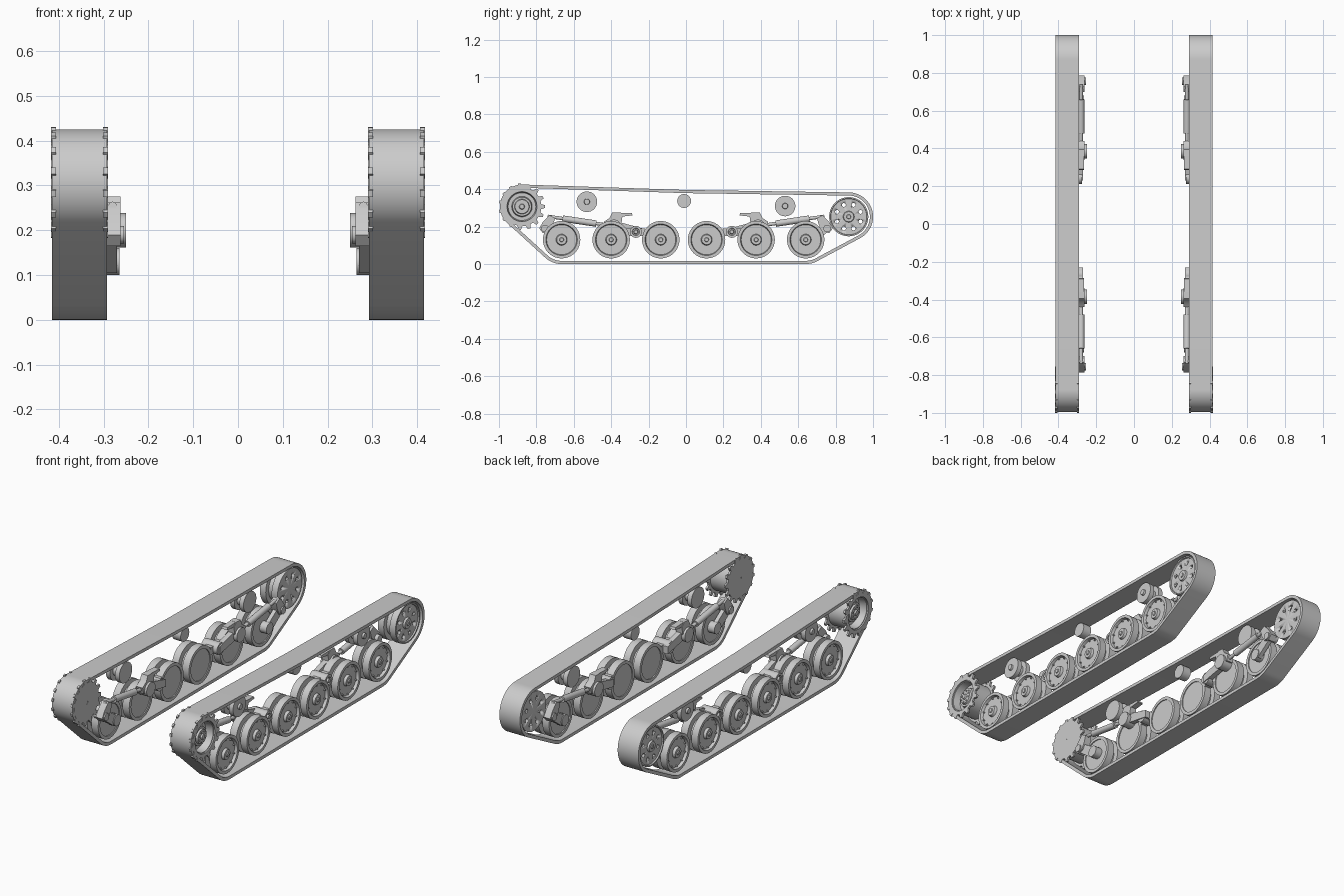
import bpy, bmesh, math
from mathutils import Vector, Matrix
from mathutils.geometry import convex_hull_2d

cube = bpy.data.objects.get("Cube")
if cube:
    bpy.data.objects.remove(cube)

steel = bpy.data.materials.new("grey steel")
steel.use_nodes = True
steel.diffuse_color = (0.6, 0.6, 0.6, 1)
steel.node_tree.nodes["Principled BSDF"].inputs["Base Color"].default_value = (0.6, 0.6, 0.6, 1)


def finish(name, bm):
    """Turn a left-side mesh into an object mirrored to the right."""
    bmesh.ops.recalc_face_normals(bm, faces=bm.faces)
    mesh = bpy.data.meshes.new(name)
    bm.to_mesh(mesh)
    bm.free()
    mesh.materials.append(steel)
    ob = bpy.data.objects.new(name, mesh)
    bpy.context.collection.objects.link(ob)
    bpy.ops.object.select_all(action='DESELECT')
    ob.select_set(True)
    bpy.context.view_layer.objects.active = ob
    bpy.ops.object.shade_smooth_by_angle(angle=math.radians(35))
    ob.modifiers.new("Other side", 'MIRROR').use_mirror_merge = False
    return ob


def lathe(bm, profile, y, z, n=40):
    """Spin (x, radius) points about an axle along x."""
    rings = []
    for x, r in profile:
        if r == 0:
            rings.append([bm.verts.new((x, y, z))] * n)
        else:
            rings.append([bm.verts.new((x, y + r * math.cos(t), z + r * math.sin(t)))
                          for t in (math.tau * i / n for i in range(n))])
    for a, b in zip(rings, rings[1:]):
        for i in range(n):
            j = (i + 1) % n
            bm.faces.new(list(dict.fromkeys((a[i], a[j], b[j], b[i]))))


def ring_plate(bm, outer, inner, x0, x1):
    """Extrude the strip between two matching (y, z) loops along x."""
    loops = [[bm.verts.new((x, *p)) for p in pts]
             for pts, x in ((outer, x0), (outer, x1), (inner, x1), (inner, x0))]
    n = len(outer)
    for k in range(4):
        a, b = loops[k], loops[(k + 1) % 4]
        for i in range(n):
            j = (i + 1) % n
            bm.faces.new((a[i], a[j], b[j], b[i]))


def plate(bm, pts, x0, x1):
    """Extrude a solid (y, z) outline along x."""
    a = [bm.verts.new((x0, *p)) for p in pts]
    b = [bm.verts.new((x1, *p)) for p in pts]
    bm.faces.new(a)
    bm.faces.new(b)
    for i in range(len(pts)):
        j = (i + 1) % len(pts)
        bm.faces.new((a[i], a[j], b[j], b[i]))


def rod(bm, p, q, r, n=20):
    p, q = Vector(p), Vector(q)
    turn = (q - p).to_track_quat('Z', 'Y').to_matrix().to_4x4()
    bmesh.ops.create_cone(bm, cap_ends=True, segments=n, radius1=r, radius2=r,
                          depth=(q - p).length,
                          matrix=Matrix.Translation((p + q) / 2) @ turn)


def bolts(bm, y, z, x0, x1, ring, r, count):
    for i in range(count):
        t = math.tau * (i + 0.5) / count
        c = (y + ring * math.cos(t), z + ring * math.sin(t))
        rod(bm, (x0, *c), (x1, *c), r, 8)


def circle(y, z, r, n):
    return [(y + r * math.cos(math.tau * i / n), z + r * math.sin(math.tau * i / n))
            for i in range(n)]


SPROCKET, IDLER = (-0.877, 0.307), (0.87, 0.253)
WHEELS, WHEEL_Z = (-0.665, -0.4, -0.135, 0.11, 0.375, 0.64), 0.13

# Track band: taut loop round the end wheels, sagging a little on top
thick, outer, inner = 0.017, [], []
for y, z, r in ((*SPROCKET, 0.118), (*IDLER, 0.13), (WHEELS[0], 0.13, 0.13), (WHEELS[-1], 0.13, 0.13)):
    outer += circle(y, z, r, 72)
    inner += circle(y, z, r - thick, 72)
hull = convex_hull_2d(outer)
out_loop, in_loop = [], []
for a, b in zip(hull, hull[1:] + hull[:1]):
    for pts, loop in ((outer, out_loop), (inner, in_loop)):
        loop.append(pts[a])
        p, q = Vector(pts[a]), Vector(pts[b])
        if (p - q).length > 1 and p.y > 0.25:
            mid = (p + q) / 2
            loop.append((mid.x, mid.y - 0.008))
bm = bmesh.new()
ring_plate(bm, out_loop, in_loop, 0.292, 0.415)
finish("track_band", bm)

# Drive sprocket: two toothed plates on a dished drum
teeth, hole, disc = [], [], []
count = 15
for i in range(count):
    for offset, r in ((-0.3, 0.104), (-0.14, 0.124), (0.14, 0.124), (0.3, 0.104)):
        t = math.tau * (i + offset) / count
        d = Vector((math.cos(t), math.sin(t)))
        for loop, radius in ((teeth, r), (hole, 0.084), (disc, 0.01)):
            loop.append(tuple(Vector(SPROCKET) + d * radius))
bm = bmesh.new()
ring_plate(bm, teeth, hole, 0.406, 0.417)
ring_plate(bm, teeth, disc, 0.290, 0.301)
finish("sprocket_teeth", bm)
bm = bmesh.new()
lathe(bm, [(0.291, 0), (0.291, 0.09), (0.41, 0.09), (0.41, 0.08), (0.37, 0.074), (0.37, 0.055),
           (0.39, 0.05), (0.39, 0.04), (0.4, 0.037), (0.4, 0.015), (0.408, 0.012), (0.408, 0)], *SPROCKET)
bolts(bm, *SPROCKET, 0.39, 0.404, 0.028, 0.004, 8)
finish("sprocket_drum", bm)

# Rear idler: twin rims, lightening holes ringed round the hub
bm = bmesh.new()
lathe(bm, [(0.3, 0), (0.3, 0.105), (0.335, 0.105), (0.335, 0.08), (0.37, 0.08), (0.37, 0.105),
           (0.405, 0.105), (0.405, 0.098), (0.398, 0.096), (0.398, 0.03), (0.408, 0.027),
           (0.408, 0.012), (0.412, 0.01), (0.412, 0)], *IDLER)
idler = finish("idler_wheel", bm)
bm = bmesh.new()
bolts(bm, *IDLER, 0.25, 0.45, 0.068, 0.011, 8)
cutter = finish("idler_hole_cutter", bm)
cutter.hide_render = True
cutter.hide_set(True)
cut = idler.modifiers.new("Holes", 'BOOLEAN')
cut.operation, cut.object, cut.solver = 'DIFFERENCE', cutter, 'EXACT'

# Road wheels: twin tyres, recessed disc, hub cap and rim bolts
for i, y in enumerate(WHEELS):
    bm = bmesh.new()
    lathe(bm, [(0.305, 0), (0.305, 0.083), (0.3, 0.083), (0.3, 0.1), (0.34, 0.1), (0.34, 0.07),
               (0.365, 0.07), (0.365, 0.1), (0.403, 0.1), (0.403, 0.084), (0.388, 0.08),
               (0.388, 0.03), (0.402, 0.026), (0.402, 0.012), (0.407, 0.01), (0.407, 0)], y, WHEEL_Z)
    bolts(bm, y, WHEEL_Z, 0.386, 0.396, 0.074, 0.004, 10)
    finish(f"road_wheel_{i + 1}", bm)

# Return rollers
for name, y, z, r in (("front", -0.53, 0.333, 0.055), ("rear", 0.53, 0.31, 0.055),
                      ("middle", -0.01, 0.337, 0.037)):
    bm = bmesh.new()
    if name == "middle":
        lathe(bm, [(0.31, 0), (0.31, r), (0.36, r), (0.36, 0)], y, z, 28)
    else:
        lathe(bm, [(0.3, 0), (0.3, r), (0.325, r), (0.325, 0.03), (0.355, 0.03), (0.355, r),
                   (0.38, r), (0.38, 0.016), (0.39, 0.014), (0.39, 0)], y, z, 32)
    finish(name + "_return_roller", bm)

# Suspension: the same linkage faces forward and backward
for name, s in (("front", -1), ("rear", 1)):
    outer_y = 0.65
    bm = bmesh.new()
    rod(bm, (0.28, s * 0.66, 0.243), (0.28, s * 0.48, 0.216), 0.017)
    rod(bm, (0.28, s * 0.74, 0.255), (0.28, s * 0.4, 0.205), 0.009)
    finish(name + "_damper", bm)

    bm = bmesh.new()
    plate(bm, [(s * y, z) for y, z in ((0.7, 0.245), (0.73, 0.262), (0.765, 0.225), (0.785, 0.19),
                                       (0.765, 0.165), (0.73, 0.175), (0.71, 0.21))], 0.262, 0.3)
    plate(bm, [(s * y, z) for y, z in ((0.64, 0.105), (0.67, 0.105), (0.77, 0.18), (0.73, 0.21),
                                       (0.64, 0.15))], 0.27, 0.292)
    rod(bm, (0.255, s * 0.755, 0.19), (0.32, s * 0.755, 0.19), 0.02)
    rod(bm, (0.265, s * outer_y, WHEEL_Z), (0.31, s * outer_y, WHEEL_Z), 0.03)
    finish(name + "_end_crank", bm)

    bm = bmesh.new()
    plate(bm, [(s * y, z) for y, z in ((0.345, 0.215), (0.34, 0.255), (0.36, 0.275), (0.395, 0.275),
                                       (0.41, 0.245), (0.44, 0.225), (0.43, 0.19), (0.37, 0.19))], 0.262, 0.3)
    plate(bm, [(s * y, z) for y, z in ((0.285, 0.26), (0.29, 0.272), (0.37, 0.275), (0.36, 0.255),
                                       (0.33, 0.255))], 0.265, 0.298)
    rod(bm, (0.25, s * 0.385, 0.2), (0.31, s * 0.385, 0.2), 0.038)
    finish(name + "_bracket", bm)

    # Swing arm and its pivot between the wheels
    bm = bmesh.new()
    plate(bm, [(s * y, z) for y, z in ((0.23, 0.15), (0.23, 0.19), (0.36, 0.225), (0.39, 0.18))], 0.27, 0.298)
    finish(name + "_swing_arm", bm)
    bm = bmesh.new()
    y = 0.245 if s > 0 else -0.268
    lathe(bm, [(0.275, 0), (0.275, 0.032), (0.37, 0.032), (0.37, 0.02), (0.362, 0.018), (0.362, 0.012),
               (0.374, 0.01), (0.374, 0)], y, 0.172, 24)
    plate(bm, [(y - 0.05, 0.19), (y + 0.05, 0.19), (y + 0.04, 0.15), (y - 0.04, 0.15)], 0.3, 0.34)
    finish(name + "_pivot", bm)
